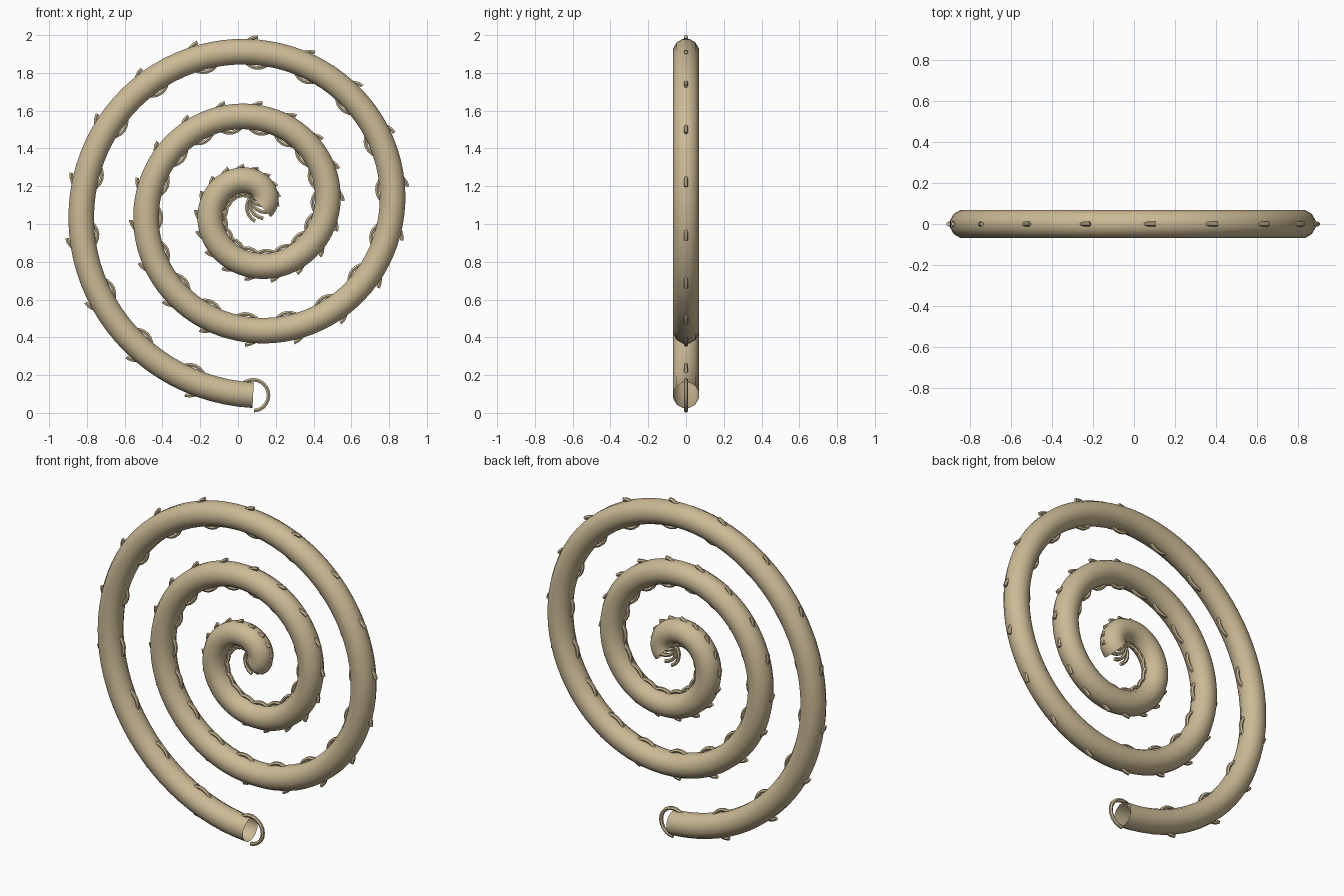
import bpy, bmesh
from math import sin, cos, pi, radians, atan2
from mathutils import Vector

if "Cube" in bpy.data.objects:
    bpy.data.objects.remove(bpy.data.objects["Cube"])

CX, CZ = 0.08, 1.088          # spiral centre
R0, PITCH, TURNS = 0.9945, 0.344, 2.75
RINGS = 50

mat = bpy.data.materials.new("tan")
mat.diffuse_color = (0.60, 0.49, 0.30, 1)
mat.use_nodes = True
mat.node_tree.nodes["Principled BSDF"].inputs["Base Color"].default_value = mat.diffuse_color


def spiral(t):
    """Point, outward radial and tangent at t turns (clockwise from bottom)."""
    a = 2 * pi * t
    r = R0 - PITCH * t
    radial = Vector((-sin(a), 0, -cos(a)))
    along = Vector((-cos(a), 0, sin(a)))
    tangent = (along * r - radial * PITCH / (2 * pi)).normalized()
    return Vector((CX, 0, CZ)) + radial * r, radial, tangent


def sweep(bm, frames, radius, sides, cap):
    """Sweep a round section along (point, normal) frames lying in the XZ plane."""
    loops = []
    for p, n in frames:
        angs = [2 * pi * (k + 0.5) / sides for k in range(sides)]
        loops.append([bm.verts.new(p + n * radius * cos(a) + Vector((0, radius * sin(a), 0)))
                      for a in angs])
    for a, b in zip(loops, loops[1:]):
        for k in range(sides):
            j = (k + 1) % sides
            bm.faces.new((a[k], a[j], b[j], b[k]))
    if cap:
        bm.faces.new(loops[0][::-1])
        bm.faces.new(loops[-1])


def finish(bm, name):
    bmesh.ops.recalc_face_normals(bm, faces=bm.faces)
    me = bpy.data.meshes.new(name)
    bm.to_mesh(me)
    bm.free()
    ob = bpy.data.objects.new(name, me)
    bpy.context.collection.objects.link(ob)
    me.materials.append(mat)
    bpy.ops.object.select_all(action='DESELECT')
    ob.select_set(True)
    bpy.context.view_layer.objects.active = ob
    bpy.ops.object.shade_smooth_by_angle(angle=radians(50))


# open-ended spiral tube
bm = bmesh.new()
frames = []
for i in range(241):
    p, _, t = spiral(TURNS * i / 240)
    frames.append((p, Vector((-t.z, 0, t.x))))
sweep(bm, frames, 0.07, 12, False)
finish(bm, "spiral_tube")

# partial rings threaded through the tube, poking out on both sides
bm = bmesh.new()
for i in range(RINGS):
    c, rad, _ = spiral(TURNS * i / (RINGS - 1))
    base = atan2(rad.z, rad.x)
    frames = []
    for k in range(15):
        a = base + radians(3 + 240 * k / 14)
        n = Vector((cos(a), 0, sin(a)))
        frames.append((c + n * 0.082, n))
    sweep(bm, frames, 0.011, 6, True)
finish(bm, "hook_rings")
